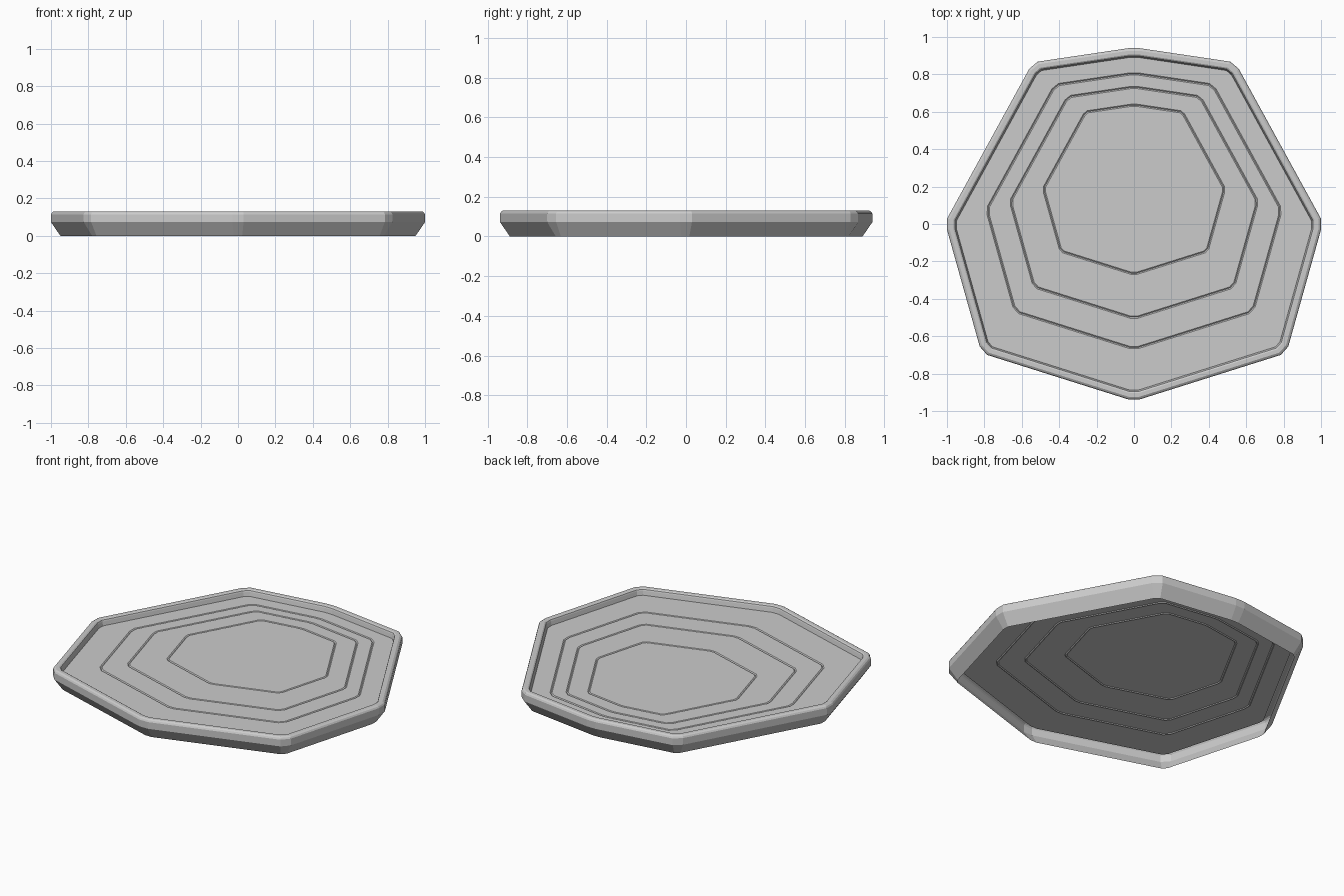
import bpy
from mathutils import Vector

if "Cube" in bpy.data.objects:
    bpy.data.objects.remove(bpy.data.objects["Cube"])

# Right half of the octagonal outline, each corner chamfered (back to front)
half = [(.03, .94), (.515, .868), (.56, .83), (.999, .03), (1, -.03),
        (.825, -.655), (.785, -.70), (.03, -.938)]
outline = [Vector(p) for p in half] + [Vector((-x, y)) for x, y in reversed(half)]
n = len(outline)


def inset(pts, d):
    """Mitred inward offset of the clockwise outline."""
    out = []
    for i, p in enumerate(pts):
        a = (p - pts[i - 1]).normalized()
        b = (pts[(i + 1) % n] - p).normalized()
        na, nb = Vector((a.y, -a.x)), Vector((b.y, -b.x))
        out.append(p + (na + nb) * d / (1 + na.dot(nb)))
    return out


def scaled(s, dy):
    return [Vector((p.x * s, p.y * s + dy)) for p in outline]


# Wall: undercut foot, upright side, rounded lip, inner drop to the floor
FLOOR = .092
profile = [(.05, 0), (0, .073), (0, .115), (.005, .124), (.014, .13),
           (.034, .13), (.042, .125), (.045, .117), (.05, FLOOR)]
loops = [(inset(outline, d), z) for d, z in profile]

# Floor: three shallow grooves, each nearer the back
for s, dy in ((.785, .07), (.66, .115), (.485, .185)):
    ring = scaled(s, dy)
    for d, z in ((0, FLOOR), (.006, FLOOR - .005), (.012, FLOOR)):
        loops.append((inset(ring, d), z))

verts = [(p.x, p.y, z) for pts, z in loops for p in pts]
faces = []
for k in range(len(loops) - 1):
    for i in range(n):
        j = (i + 1) % n
        faces.append((k * n + i, (k + 1) * n + i, (k + 1) * n + j, k * n + j))
last = (len(loops) - 1) * n
faces.append(tuple(reversed(range(last, last + n))))

mesh = bpy.data.meshes.new("octagonal_tray")
mesh.from_pydata(verts, [], faces)
tray = bpy.data.objects.new("octagonal_tray", mesh)
bpy.context.collection.objects.link(tray)
